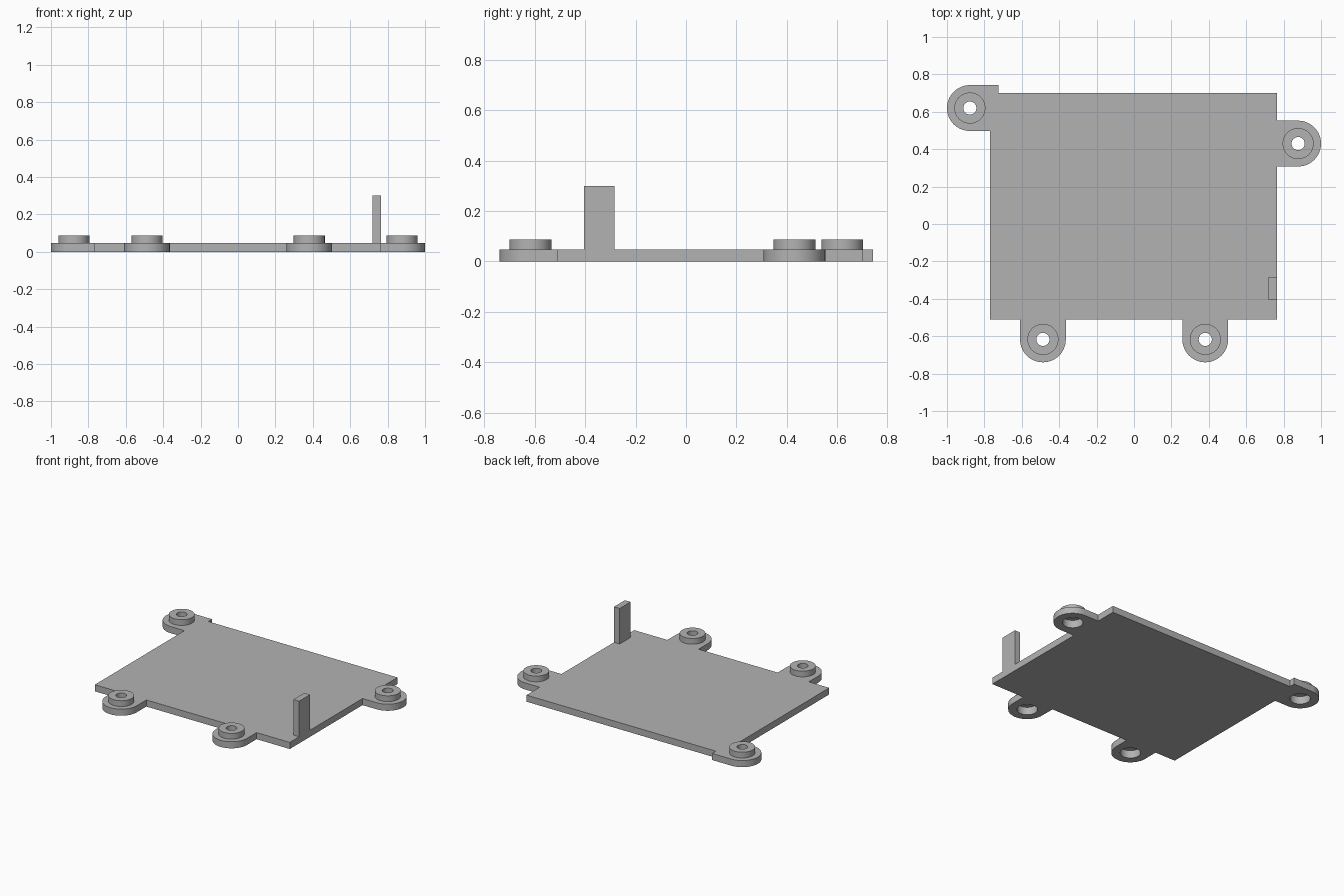
import bpy, bmesh
from math import cos, sin, radians

cube = bpy.data.objects.get("Cube")
if cube:
    bpy.data.objects.remove(cube)

grey = bpy.data.materials.new("plain grey")
grey.use_nodes = True
colour = (0.45, 0.45, 0.45, 1)
grey.diffuse_color = colour
grey.node_tree.nodes["Principled BSDF"].inputs["Base Color"].default_value = colour

LUG_R, BOSS_R, HOLE_R, BORE_R = 0.1225, 0.083, 0.035, 0.066
THICK, BOSS_TOP, BORE_TOP = 0.047, 0.088, 0.055
LEFT, RIGHT, FRONT, BACK = -0.77, 0.765, -0.51, 0.70
STEP_X = -0.725
# Lug centres: front pair, left side, back right corner
lugs = [(-0.487, -0.617), (0.381, -0.617), (0.8775, 0.43), (-0.8775, 0.62)]


def prism(name, points, z0, z1):
    """Solid made by raising a flat outline from z0 to z1."""
    bm = bmesh.new()
    face = bm.faces.new([bm.verts.new((x, y, z0)) for x, y in points])
    top = bmesh.ops.extrude_face_region(bm, geom=[face])["geom"]
    verts = [v for v in top if isinstance(v, bmesh.types.BMVert)]
    bmesh.ops.translate(bm, verts=verts, vec=(0, 0, z1 - z0))
    bmesh.ops.recalc_face_normals(bm, faces=bm.faces)
    mesh = bpy.data.meshes.new(name)
    bm.to_mesh(mesh)
    bm.free()
    mesh.materials.append(grey)
    obj = bpy.data.objects.new(name, mesh)
    bpy.context.collection.objects.link(obj)
    return obj


def arc(centre, r, start, end, steps):
    angles = [radians(start + (end - start) * i / steps) for i in range(steps + 1)]
    return [(centre[0] + r * cos(a), centre[1] + r * sin(a)) for a in angles]


def disc(name, centre, r, z0, z1):
    return prism(name, arc(centre, r, 0, 360, 48)[:-1], z0, z1)


def combine(target, tool, operation):
    """Apply a boolean and discard the tool."""
    bpy.context.view_layer.objects.active = target
    mod = target.modifiers.new("boolean", "BOOLEAN")
    mod.operation, mod.solver, mod.object = operation, "EXACT", tool
    bpy.ops.object.modifier_apply(modifier=mod.name)
    bpy.data.objects.remove(tool)


# Plate outline with its four rounded lugs
outline = [(LEFT, FRONT)]
for c in lugs[:2]:
    outline += [(c[0] - LUG_R, FRONT)] + arc(c, LUG_R, 180, 360, 28) + [(c[0] + LUG_R, FRONT)]
side, corner = lugs[2:]
outline += [(RIGHT, FRONT), (RIGHT, side[1] - LUG_R)]
outline += arc(side, LUG_R, -90, 90, 28) + [(RIGHT, side[1] + LUG_R)]
outline += [(RIGHT, BACK), (STEP_X, BACK), (STEP_X, corner[1] + LUG_R)]
outline += arc(corner, LUG_R, 90, 270, 28) + [(LEFT, corner[1] - LUG_R)]
plate = prism("base_plate", outline, 0, THICK)

# Raised bosses, screw holes and wider recesses from beneath
for c in lugs:
    combine(plate, disc("boss", c, BOSS_R, THICK / 2, BOSS_TOP), "UNION")
    combine(plate, disc("recess", c, BORE_R, -0.1, BORE_TOP), "DIFFERENCE")
    combine(plate, disc("hole", c, HOLE_R, -0.1, 0.2), "DIFFERENCE")

# Upright tab at the left edge
post = [(0.72, -0.405), (RIGHT, -0.405), (RIGHT, -0.283), (0.72, -0.283)]
prism("upright_tab", post, THICK, 0.30)

bpy.ops.object.select_all(action="DESELECT")
plate.select_set(True)
bpy.context.view_layer.objects.active = plate
bpy.ops.object.shade_smooth_by_angle(angle=radians(30))
